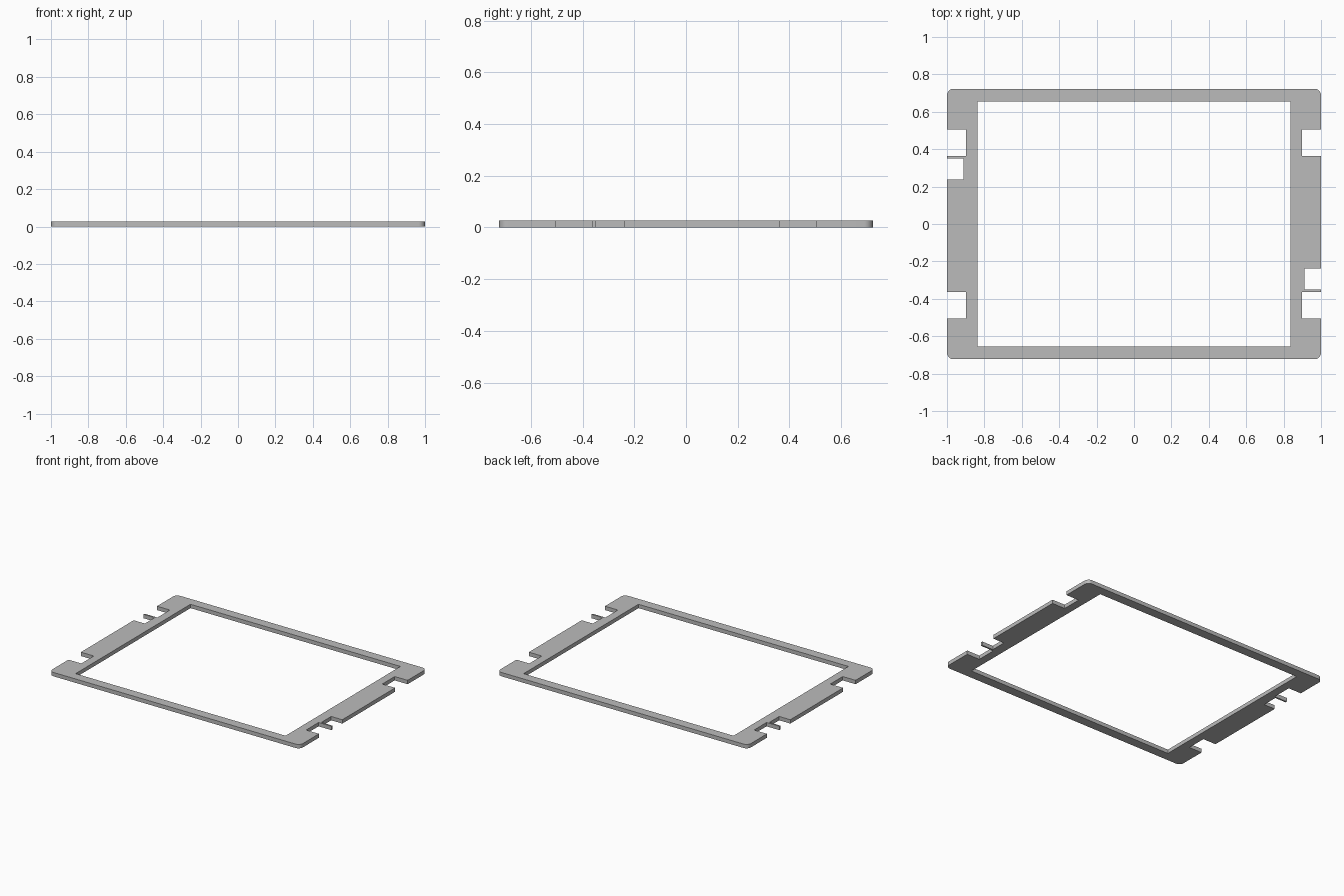
import bpy, bmesh, math

cube = bpy.data.objects.get("Cube")
if cube:
    bpy.data.objects.remove(cube, do_unlink=True)

HALF_X, HALF_Y = 1.0, 0.723
INNER_X, INNER_Y = 0.838, 0.655
THICK, RADIUS = 0.028, 0.035

grey = bpy.data.materials.new("plain grey")
grey.use_nodes = True
colour = (0.5, 0.5, 0.5, 1)
grey.diffuse_color = colour
grey.node_tree.nodes["Principled BSDF"].inputs["Base Color"].default_value = colour


def corner(cx, cy, start, steps=8):
    """Quarter-circle of points, counter-clockwise."""
    angles = [start + math.pi / 2 * i / steps for i in range(steps + 1)]
    return [(cx + RADIUS * math.cos(a), cy + RADIUS * math.sin(a)) for a in angles]


def notch(low, high, depth_x):
    """Rectangular slot cut in from the +x edge."""
    return [(HALF_X, low), (depth_x, low), (depth_x, high), (HALF_X, high)]


# Right-hand half of the outline: corner, slots with a thin fin, slot, corner
cx, cy = HALF_X - RADIUS, HALF_Y - RADIUS
half = corner(cx, -cy, -math.pi / 2)
half += notch(-0.505, -0.363, 0.897)
half += notch(-0.351, -0.239, 0.911)
half += notch(0.363, 0.505, 0.897)
half += corner(cx, cy, 0)

# The other half is the same turned by 180 degrees
outer = half + [(-x, -y) for x, y in half]
opening = [(sx * INNER_X, sy * INNER_Y)
           for sx, sy in ((-1, -1), (1, -1), (1, 1), (-1, 1))]

# Fill between outline and opening, then extrude to thickness
bm = bmesh.new()
for loop in (outer, opening):
    verts = [bm.verts.new((x, y, 0)) for x, y in loop]
    for a, b in zip(verts, verts[1:] + verts[:1]):
        bm.edges.new((a, b))
bmesh.ops.triangle_fill(bm, edges=bm.edges[:], use_beauty=True, normal=(0, 0, 1))
result = bmesh.ops.extrude_face_region(bm, geom=bm.faces[:], use_keep_orig=True)
top = [g for g in result["geom"] if isinstance(g, bmesh.types.BMVert)]
bmesh.ops.translate(bm, verts=top, vec=(0, 0, THICK))
bmesh.ops.recalc_face_normals(bm, faces=bm.faces[:])

mesh = bpy.data.meshes.new("frame_plate")
bm.to_mesh(mesh)
bm.free()
mesh.materials.append(grey)
frame = bpy.data.objects.new("frame_plate", mesh)
bpy.context.collection.objects.link(frame)

# Smooth the rounded corners, keep all other edges sharp
bpy.ops.object.select_all(action="DESELECT")
frame.select_set(True)
bpy.context.view_layer.objects.active = frame
bpy.ops.object.shade_smooth_by_angle(angle=math.radians(30))
